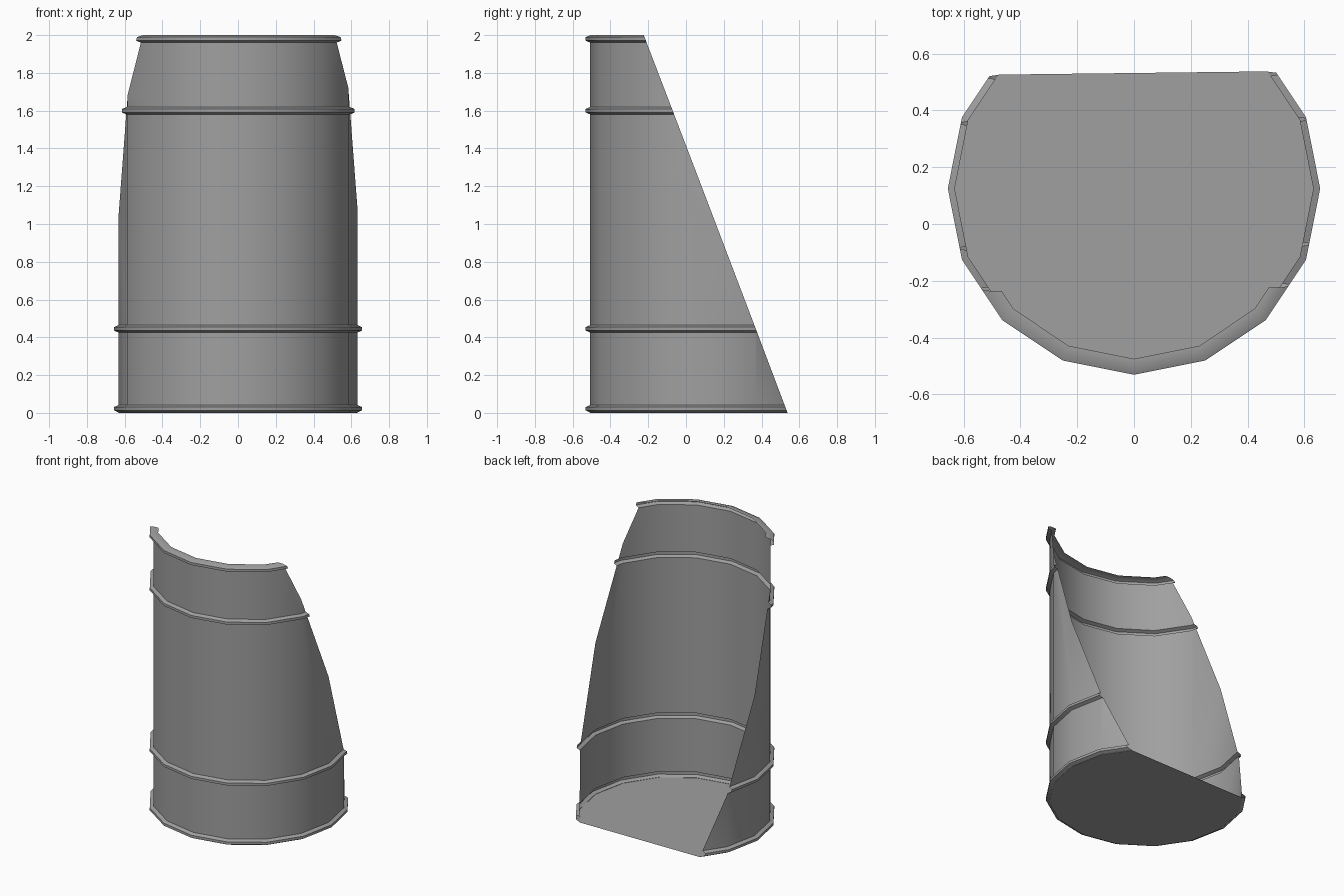
import bpy, bmesh, math
from mathutils import Vector

cube = bpy.data.objects.get("Cube")
if cube:
    bpy.data.objects.remove(cube, do_unlink=True)

WALL, CREST, LIP = 0.632, 0.656, 0.60   # radii
SIDES = 16
CENTRE = Vector((0, 0.125, 0))

grey = bpy.data.materials.new("plain_grey")
grey.use_nodes = True
colour = (0.35, 0.35, 0.35, 1)
grey.diffuse_color = colour
grey.node_tree.nodes["Principled BSDF"].inputs["Base Color"].default_value = colour


def hoop(z):
    """Profile of a pressed hoop bulging out of the wall."""
    return [(WALL, z - 0.02), (CREST, z - 0.009), (CREST, z + 0.009), (WALL, z + 0.02)]


def cut_lathe(name, profile):
    """Revolve a profile, then slice it with the slanted plane."""
    bm = bmesh.new()
    verts = [bm.verts.new((r, 0, z)) for r, z in profile]
    edges = [bm.edges.new(pair) for pair in zip(verts, verts[1:])]
    bmesh.ops.spin(bm, geom=verts + edges, cent=(0, 0, 0), axis=(0, 0, 1),
                   angle=math.tau, steps=SIDES)
    bmesh.ops.remove_doubles(bm, verts=bm.verts, dist=0.0005)
    bmesh.ops.translate(bm, verts=bm.verts, vec=CENTRE)
    bmesh.ops.recalc_face_normals(bm, faces=bm.faces)
    # Make sure the sheet faces outward
    if sum(f.normal.dot(f.calc_center_median() - CENTRE - Vector((0, 0, 1)))
           for f in bm.faces) < 0:
        bmesh.ops.reverse_faces(bm, faces=bm.faces)
    bmesh.ops.bisect_plane(bm, geom=bm.verts[:] + bm.edges[:] + bm.faces[:],
                           plane_co=(0, 0.532, 0), plane_no=(-0.024, 2, 0.762),
                           clear_outer=True)
    mesh = bpy.data.meshes.new(name)
    bm.to_mesh(mesh)
    bm.free()
    mesh.materials.append(grey)
    obj = bpy.data.objects.new(name, mesh)
    bpy.context.collection.objects.link(obj)
    bpy.ops.object.select_all(action='DESELECT')
    obj.select_set(True)
    bpy.context.view_layer.objects.active = obj
    bpy.ops.object.shade_smooth_by_angle(angle=math.radians(30))


# Wall with its four hoops and the narrow lip at the top
shell = [p for z in (0.022, 0.445, 1.6, 1.98) for p in hoop(z)]
cut_lathe("barrel_wall", shell + [(LIP, 2.0)])

# Flat floor closing the lower hoop
cut_lathe("barrel_floor", [(0, 0), (WALL, 0), (WALL, 0.002)])
